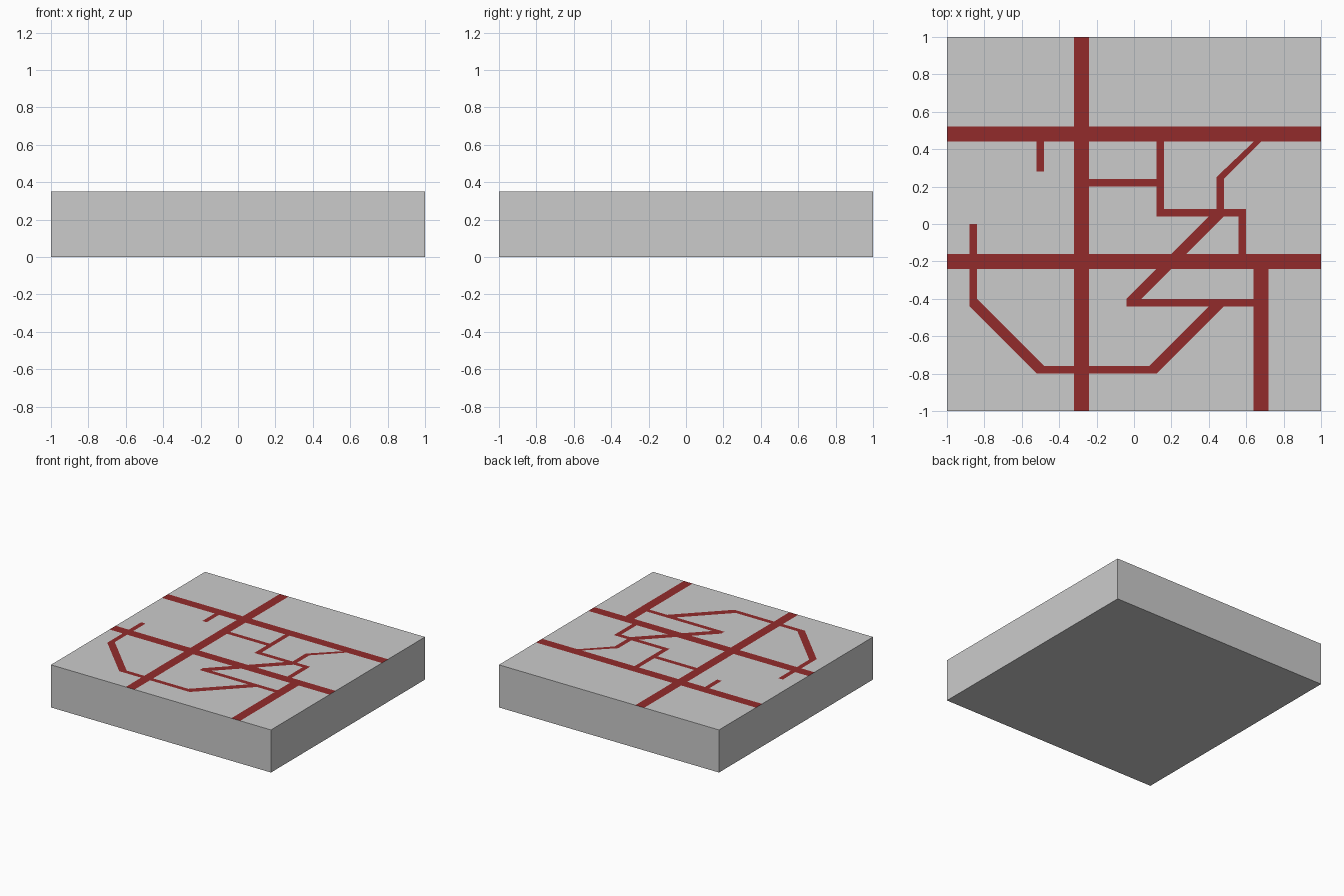
import bpy, bmesh
from mathutils import Vector
from mathutils.geometry import delaunay_2d_cdt

if "Cube" in bpy.data.objects:
    bpy.data.objects.remove(bpy.data.objects["Cube"])

HEIGHT = 0.35


def rect(x0, x1, y0, y1):
    return [(x0, y0), (x1, y0), (x1, y1), (x0, y1)]


# Red line pattern on the top, as outlines seen from above
lines = [
    rect(-1, 1, 0.44, 0.52),            # wide bars
    rect(-1, 1, -0.24, -0.16),
    rect(-0.32, -0.24, -1, 1),
    rect(0.64, 0.72, -1, -0.2),
    rect(-0.52, -0.48, 0.28, 0.48),     # thin branches
    rect(-0.28, 0.14, 0.20, 0.24),
    rect(0.12, 0.16, 0.04, 0.48),
    rect(0.12, 0.60, 0.04, 0.08),
    rect(0.56, 0.60, -0.2, 0.08),
    rect(0.44, 0.48, 0.06, 0.24),
    rect(-0.04, 0.68, -0.44, -0.40),
    rect(-0.88, -0.84, -0.40, 0.0),
    [(0.44, 0.24), (0.48, 0.24), (0.68, 0.44), (0.64, 0.44), (0.44, 0.25)],  # diagonals
    [(-0.04, -0.40), (0.04, -0.40), (0.48, 0.04), (0.40, 0.04)],
    [(0.08, -0.76), (0.12, -0.80), (0.48, -0.44), (0.40, -0.44)],
    [(-0.52, -0.80), (0.12, -0.80), (0.08, -0.76), (-0.48, -0.76)],
    [(-0.88, -0.44), (-0.52, -0.80), (-0.48, -0.76), (-0.84, -0.40), (-0.88, -0.40)],
]

# Split the square top into grey and red regions
coords, polys = [], []
for outline in [rect(-1, 1, -1, 1)] + lines:
    start = len(coords)
    coords += [Vector(p) for p in outline]
    polys.append(list(range(start, len(coords))))
verts, _, faces, _, _, origins = delaunay_2d_cdt(coords, [], polys, 0, 1e-5, True)


def make_object(name, tris, with_box=False):
    bm = bmesh.new()
    vs = [bm.verts.new((v.x, v.y, HEIGHT)) for v in verts]
    for t in tris:
        bm.faces.new([vs[i] for i in t])
    if with_box:
        # Sides and underside
        lo = [bm.verts.new((x, y, 0)) for x, y in rect(-1, 1, -1, 1)]
        hi = [bm.verts.new((x, y, HEIGHT)) for x, y in rect(-1, 1, -1, 1)]
        for i in range(4):
            j = (i + 1) % 4
            bm.faces.new((lo[i], lo[j], hi[j], hi[i]))
        bm.faces.new(lo[::-1])
    bmesh.ops.delete(bm, geom=[v for v in bm.verts if not v.link_faces], context='VERTS')
    for f in bm.faces:
        f.normal_update()
        if f.normal.z < -0.5 and f.calc_center_median().z > 0.1:
            f.normal_flip()
    mesh = bpy.data.meshes.new(name)
    bm.to_mesh(mesh)
    bm.free()
    obj = bpy.data.objects.new(name, mesh)
    bpy.context.collection.objects.link(obj)
    return obj


grey = [f for f, o in zip(faces, origins) if not any(i > 0 for i in o)]
red = [f for f, o in zip(faces, origins) if any(i > 0 for i in o)]

# Grey slab and flush red lines
make_object("slab", grey, True)
traces = make_object("line_pattern", red)
mat = bpy.data.materials.new("red")
mat.diffuse_color = (0.29, 0.024, 0.024, 1)
mat.use_nodes = True
mat.node_tree.nodes["Principled BSDF"].inputs["Base Color"].default_value = mat.diffuse_color
traces.data.materials.append(mat)
